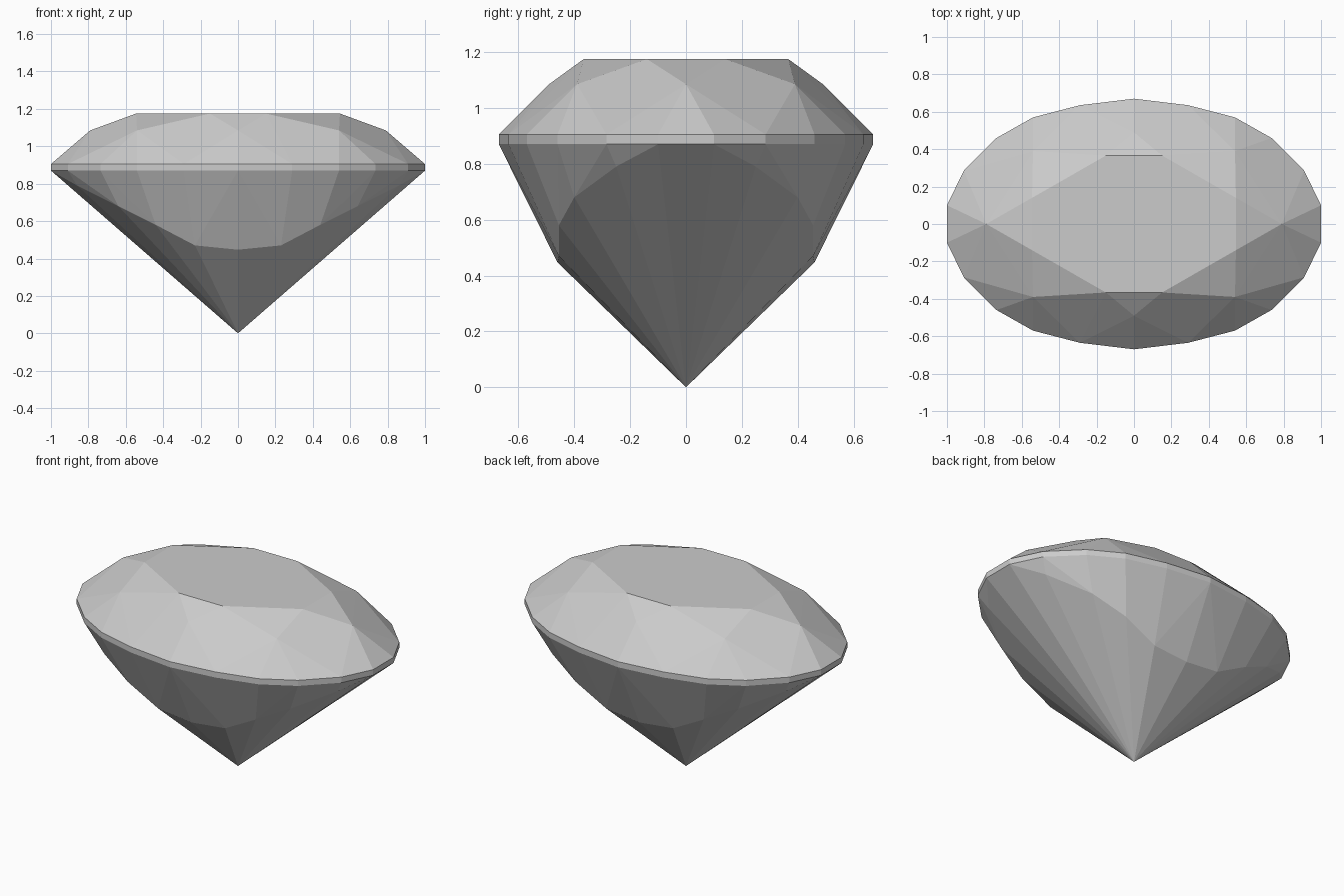
import bpy, bmesh
from math import radians

cube = bpy.data.objects.get("Cube")
if cube:
    bpy.data.objects.remove(cube, do_unlink=True)

gem_grey = bpy.data.materials.new("gem_grey")
gem_grey.use_nodes = True
gem_grey.diffuse_color = (0.6, 0.6, 0.6, 1)
gem_grey.node_tree.nodes["Principled BSDF"].inputs["Base Color"].default_value = (0.6, 0.6, 0.6, 1)

GIRDLE_LOW, GIRDLE_TOP = 0.87, 0.905
STAR_Z, TABLE_Z = 1.085, 1.175

# One quarter of the oval outline and of each facet ring
outline = [(0, 0.67), (0.29, 0.635), (0.54, 0.57), (0.735, 0.46), (0.91, 0.285), (1, 0.1)]
table = [(0.15, 0.366), (0.545, 0.14)]
star = [(0, 0.49), (0.54, 0.39), (0.79, 0)]
pavilion = [(0, 0.46, 0.447), (0.23, 0.455, 0.47), (0.44, 0.455, 0.58),
            (0.64, 0.4, 0.68), (0.86, 0.25, 0.79)]


def at_height(points, z):
    return [(x, y, z) for x, y in points]


def mirrored(points):
    """Mirror quarter points across both axes without duplicates."""
    return sorted({(sx * x + 0.0, sy * y + 0.0, z)
                   for x, y, z in points for sx in (1, -1) for sy in (1, -1)})


def faceted_solid(name, quarter_points):
    """Wrap flat facets round the mirrored rings."""
    bm = bmesh.new()
    for co in mirrored(quarter_points):
        bm.verts.new(co)
    hull = bmesh.ops.convex_hull(bm, input=bm.verts[:])
    loose = [v for v in hull["geom_interior"] if isinstance(v, bmesh.types.BMVert)]
    bmesh.ops.delete(bm, geom=loose, context="VERTS")
    bmesh.ops.dissolve_limit(bm, angle_limit=radians(0.5), verts=bm.verts[:], edges=bm.edges[:])
    bmesh.ops.recalc_face_normals(bm, faces=bm.faces[:])
    mesh = bpy.data.meshes.new(name)
    bm.to_mesh(mesh)
    bm.free()
    mesh.materials.append(gem_grey)
    obj = bpy.data.objects.new(name, mesh)
    bpy.context.collection.objects.link(obj)
    return obj


# Crown with table, girdle band and pavilion down to the culet
faceted_solid("oval_gemstone",
              at_height(table, TABLE_Z) + at_height(star, STAR_Z)
              + at_height(outline, GIRDLE_TOP) + at_height(outline, GIRDLE_LOW)
              + pavilion + [(0, 0, 0)])
